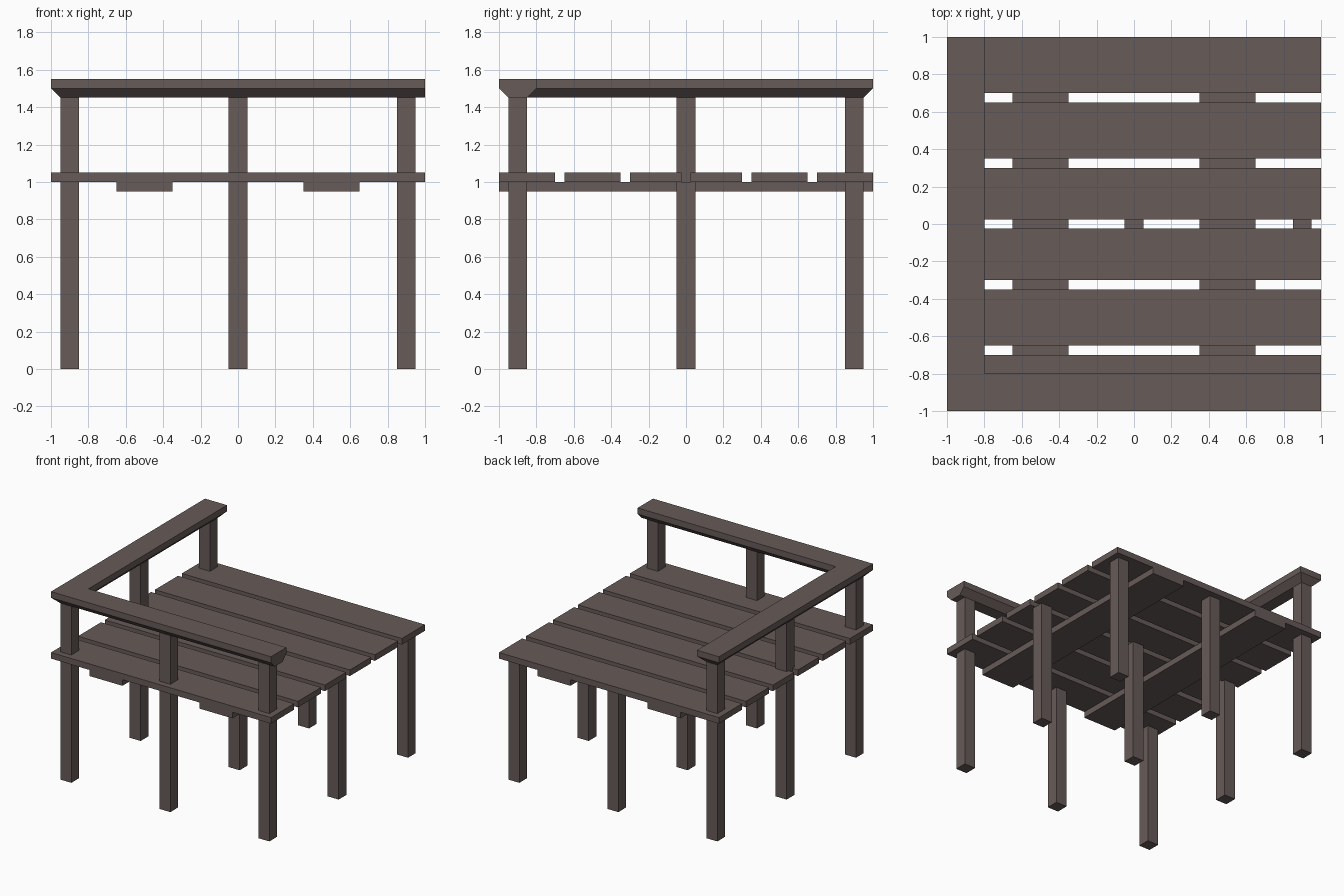
import bpy, bmesh

if "Cube" in bpy.data.objects:
    bpy.data.objects.remove(bpy.data.objects["Cube"])

wood = bpy.data.materials.new("dark_wood")
wood.diffuse_color = (0.135, 0.105, 0.098, 1)
wood.use_nodes = True
wood.node_tree.nodes["Principled BSDF"].inputs["Base Color"].default_value = wood.diffuse_color


def finish(name, bm):
    bmesh.ops.recalc_face_normals(bm, faces=bm.faces)
    mesh = bpy.data.meshes.new(name)
    bm.to_mesh(mesh)
    bm.free()
    mesh.materials.append(wood)
    obj = bpy.data.objects.new(name, mesh)
    bpy.context.collection.objects.link(obj)
    return obj


def box(name, x, y, z):
    bm = bmesh.new()
    bmesh.ops.create_cube(bm, size=1)
    for v in bm.verts:
        for i, (lo, hi) in enumerate((x, y, z)):
            v.co[i] = lo if v.co[i] < 0 else hi
    return finish(name, bm)


# Deck planks, running left to right and mirrored front to back
for lo, hi in ((0.025, 0.30), (0.35, 0.65), (0.70, 1.0)):
    box("deck_plank", (-1, 1), (lo, hi), (1.0, 1.05))
    box("deck_plank", (-1, 1), (-hi, -lo), (1.0, 1.05))

# Cross beams under the planks
for x in (-0.5, 0.5):
    box("cross_beam", (x - 0.15, x + 0.15), (-1, 1), (0.95, 1.0))

# Posts: front and left rows continue up to carry the handrail
for x in (-0.9, 0, 0.9):
    for y in (-0.9, 0, 0.9):
        railed = x < -0.5 or y < -0.5
        box("rail_post" if railed else "deck_post",
            (x - 0.05, x + 0.05), (y - 0.05, y + 0.05),
            (0, 1.45 if railed else 1.0))

# L-shaped handrail with a chamfered underside
wide = [(-1, -1), (1, -1), (1, -0.8), (-0.8, -0.8), (-0.8, 1), (-1, 1)]
narrow = [(-0.95, -0.95), (1, -0.95), (1, -0.85),
          (-0.85, -0.85), (-0.85, 0.95), (-0.95, 0.95)]
bm = bmesh.new()
rings = [[bm.verts.new((x, y, z)) for x, y in outline]
         for outline, z in ((narrow, 1.45), (wide, 1.5), (wide, 1.55))]
for a, b in zip(rings, rings[1:]):
    for i in range(6):
        j = (i + 1) % 6
        bm.faces.new((a[i], a[j], b[j], b[i]))
bm.faces.new(rings[0][::-1])
bm.faces.new(rings[-1])
finish("handrail", bm)
